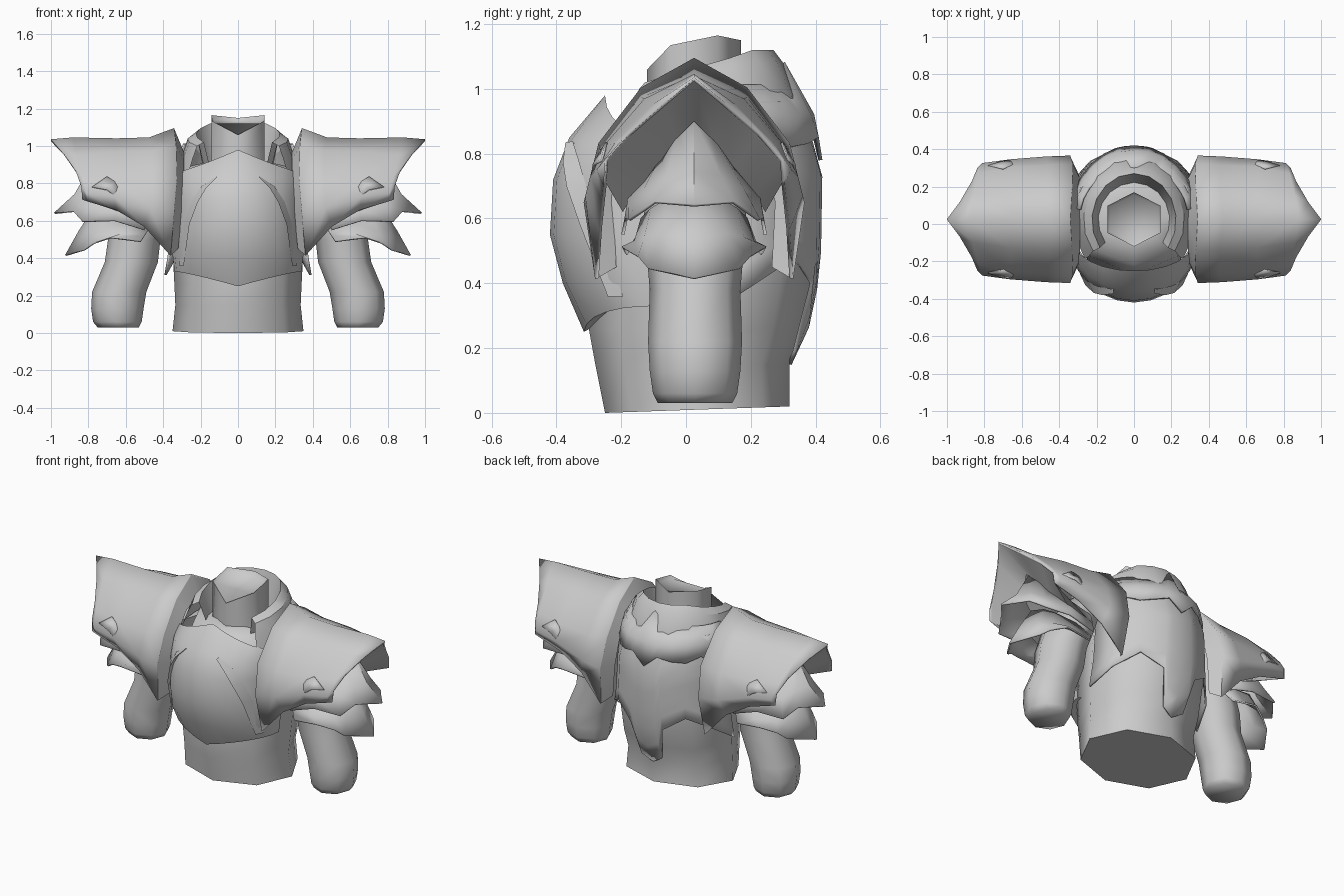
import bpy, math

if "Cube" in bpy.data.objects:
    bpy.data.objects.remove(bpy.data.objects["Cube"])

steel = bpy.data.materials.new("grey_steel")
steel.diffuse_color = (0.6, 0.6, 0.6, 1)
steel.use_nodes = True
steel.node_tree.nodes["Principled BSDF"].inputs["Base Color"].default_value = steel.diffuse_color


def lerp(table, z):
    """Piecewise linear lookup in a list of (z, value...)"""
    table = sorted(table)
    if z <= table[0][0]:
        return table[0][1:]
    for a, b in zip(table, table[1:]):
        if z <= b[0]:
            t = (z - a[0]) / (b[0] - a[0])
            return tuple(p + (q - p) * t for p, q in zip(a[1:], b[1:]))
    return table[-1][1:]


def grid(name, rows, closed=False, caps=False, mirror=False, thick=0, angle=40):
    """Skin a grid of points, row by row"""
    n = len(rows[0])
    verts = [p for r in rows for p in r]
    faces = []
    for i in range(len(rows) - 1):
        for j in range(n if closed else n - 1):
            k = (j + 1) % n
            faces.append((i * n + j, i * n + k, (i + 1) * n + k, (i + 1) * n + j))
    if caps:
        faces.append(tuple(range(n))[::-1])
        faces.append(tuple(range(len(verts) - n, len(verts))))
    me = bpy.data.meshes.new(name)
    me.from_pydata(verts, [], faces)
    me.materials.append(steel)
    ob = bpy.data.objects.new(name, me)
    bpy.context.collection.objects.link(ob)
    bpy.ops.object.select_all(action='DESELECT')
    ob.select_set(True)
    bpy.context.view_layer.objects.active = ob
    bpy.ops.object.shade_smooth_by_angle(angle=math.radians(angle))
    if thick:
        s = ob.modifiers.new("thickness", 'SOLIDIFY')
        s.thickness, s.offset = thick, 0
    if mirror:
        m = ob.modifiers.new("mirror", 'MIRROR')
        m.use_mirror_merge = False
    return ob


def ring(z, cx, hx, yf, yb, n=8, tilt=0):
    cy, hy = (yf + yb) / 2, (yb - yf) / 2
    out = []
    for i in range(n):
        a = 2 * math.pi * i / n
        s = -math.cos(a)
        out.append((cx + hx * math.sin(a), cy + hy * s, z + tilt * s))
    return out


def arch(half, cy=0.025):
    """Mirror a half profile, listed from the crown down, across y"""
    front = [(x, cy - y, z) for x, y, z in reversed(half)]
    return front + [(x, cy + y, z) for x, y, z in half[1:]]


# Torso
grid("torso", [ring(0.01, 0, .35, -.25, .32, tilt=.01)] + [ring(z, 0, hx, f, b) for z, hx, f, b in [
    (.15, .335, -.28, .32), (.26, .34, -.3, .365), (.45, .35, -.3, .4), (.6, .345, -.3, .405),
    (.78, .33, -.27, .4), (.88, .31, -.22, .36), (.92, .14, -.11, .17)]],
    closed=True, caps=True, angle=60)

# Neck: six-sided tube with a sloped rim and a shallow cap
def neck_ring(r, heights):
    out = []
    for i in range(6):
        a = math.pi * i / 3
        out.append((1.13 * r * math.sin(a), .025 - r * math.cos(a), heights[min(i, 6 - i)]))
    return out
grid("neck", [neck_ring(.145, [.88] * 4), neck_ring(.145, [1.06, 1.135, 1.165, 1.15]),
              neck_ring(.132, [1.055, 1.12, 1.14, 1.13])],
     closed=True, caps=True, angle=75)

# Collar: open ring standing around the neck
collar = []
for z, hx, hy, slope in [(.86, .325, .35, 0), (.97, .3, .33, .01), (1.08, .27, .28, .02),
                         (1.12, .225, .25, .025), (.9, .19, .2, 0)]:
    row = []
    for i in range(-6, 7):
        a = math.radians(i * 21)
        drop = slope * max(0, abs(i) - 2)
        row.append((hx * math.sin(a), .02 + hy * math.cos(a), z - drop))
    collar.append(row)
grid("collar", collar, angle=35)

# Breastplate with pointed top and undercut lower lip
rows = []
for zc, zs, hx, d, peak in [(.98, .86, .33, .17, 1), (.85, .8, .335, .28, 0), (.72, .7, .34, .33, 0),
                            (.55, .55, .345, .34, 0), (.4, .42, .35, .3, 0), (.25, .33, .34, .235, 1),
                            (.275, .34, .31, .19, 1)]:
    row = []
    for i in range(-6, 7):
        a = math.radians(i * 15)
        w = (1 - abs(math.sin(a))) ** 1.2 if peak else math.cos(a) ** 2
        row.append((hx * math.sin(a), -.08 - d * math.cos(a), zs + (zc - zs) * w))
    rows.append(row)
grid("breastplate", rows)

# Curved raised fins on the breastplate, each ending in an upper point
depth = [(.25, .23), (.34, .27), (.4, .3), (.55, .34), (.72, .33), (.83, .29), (.9, .25)]
def on_chest(x, z, lift):
    return (x, -.08 - lerp(depth, z)[0] * math.sqrt(max(0, 1 - (x / .345) ** 2)) - lift, z)
inner = [(.11, .835), (.17, .775), (.215, .7), (.26, .58), (.29, .36)]
outer = [(.115, .838), (.195, .785), (.25, .7), (.29, .58), (.315, .36)]
lifts = [.02, .03, .03, .025, .01]
grid("chest_fin", [[on_chest(x, z, -.01) for x, z in inner],
                   [on_chest(x, z, l) for (x, z), l in zip(inner, lifts)],
                   [on_chest(x, z, .0) for x, z in outer]], mirror=True)

# Backplate: wide at the shoulder blades, ending in a narrow tail
back = [(.15, .345, .24), (.25, .38, .29), (.33, .39, .31), (.45, .36, .33), (.75, .34, .335), (.97, .31, .26)]
foot = [(0, .15), (11, .19), (17, .4), (40, .48), (65, .4), (90, .31)]
cols = []
for a in [-90, -65, -40, -17, -11, 0, 11, 17, 40, 65, 90]:
    r, zb, col = math.radians(a), lerp(foot, abs(a))[0], []
    for k in range(8):
        z = .96 + (zb - .96) * k / 7
        hx, d = lerp(back, z)
        col.append((hx * math.sin(r), .08 + d * math.cos(r), z))
    cols.append(col)
grid("backplate", cols, thick=.012)

# Mantle across the upper back with a softly pointed hem
rows = []
for k, (z, hx, d) in enumerate([(1.01, .29, .25), (.92, .325, .34), (.83, .335, .365)]):
    row = []
    for i in range(-6, 7):
        a = math.radians(i * 14)
        dz = (.07 * (i == 0), 0, (-.05, .02, 0, -.01, .02, -.02, .03)[abs(i)])[k]
        row.append((hx * math.sin(a), .05 + d * math.cos(a), z + dz))
    rows.append(row)
grid("back_mantle", rows, thick=.012)

# Pauldron: winged arch over the shoulder
rim = [(1.0, 0, 1.03), (.93, .09, .955), (.865, .2, .86), (.835, .27, .78), (.83, .275, .715)]
root = [(.34, 0, 1.09), (.33, .16, 1.0), (.325, .29, .83), (.34, .335, .65), (.36, .3, .415)]
grid("pauldron", [arch(h) for h in [
    root,
    [(.475, 0, 1.04), (.46, .16, .97), (.46, .285, .81), (.47, .33, .67), (.5, .29, .57)],
    [(.65, 0, 1.035), (.66, .15, .965), (.66, .275, .82), (.66, .315, .73), (.65, .28, .66)],
    [(.88, 0, 1.04), (.86, .12, .95), (.83, .24, .83), (.81, .295, .75), (.8, .275, .705)],
    rim]], mirror=True, thick=.012, angle=65)

# Lining from the pauldron rim in to the arm, and a web from its root to the torso
grid("pauldron_lining", [arch(h) for h in [
    rim, [(.8, 0, .9), (.77, .06, .84), (.73, .12, .75), (.66, .19, .67), (.55, .22, .62)]]], mirror=True)
grid("shoulder_web", [arch(h) for h in [
    root, [(.29, 0, .97), (.29, .12, .93), (.29, .22, .8), (.3, .25, .65), (.32, .24, .45)]]], mirror=True)

# Small hooked barb on the front and back of each pauldron
for name, s in [("front_barb", -1), ("back_barb", 1)]:
    grid(name, [[(.62, .025 + s * .305, .74), (.66, .025 + s * .285, .81), (.7, .025 + s * .27, .835)],
                [(.64, .025 + s * .315, .72), (.7, .025 + s * .31, .765), (.78, .025 + s * .285, .78)]],
         mirror=True, thick=.008)

# Two flared arm plates under each pauldron
grid("upper_arm_plate", [arch(h) for h in [
    [(.78, 0, .9), (.76, .05, .86), (.72, .1, .79), (.6, .15, .73), (.48, .17, .68)],
    [(.87, 0, .74), (.84, .08, .73), (.79, .15, .69), (.65, .2, .66), (.5, .21, .6)],
    [(.98, 0, .64), (.88, .12, .65), (.83, .2, .595), (.66, .21, .6), (.5, .22, .55)]]],
    mirror=True, thick=.01)
grid("lower_arm_plate", [arch(h) for h in [
    [(.76, 0, .68), (.74, .08, .66), (.7, .13, .63), (.58, .16, .6), (.48, .17, .55)],
    [(.85, 0, .54), (.8, .1, .55), (.75, .15, .54), (.62, .18, .53), (.5, .19, .52)],
    [(.92, 0, .415), (.82, .14, .445), (.77, .17, .48), (.68, .22, .51), (.52, .21, .49)]]],
    mirror=True, thick=.01)

# Arm stump
grid("arm", [ring(z, cx, hx, .028 - hy, .028 + hy) for z, cx, hx, hy in [
    (.03, .64, .11, .115), (.06, .645, .13, .13), (.13, .645, .14, .14), (.22, .635, .145, .145),
    (.38, .57, .142, .14), (.5, .555, .14, .15), (.65, .5, .14, .16), (.85, .4, .1, .14)]],
    closed=True, caps=True, mirror=True, angle=70)
